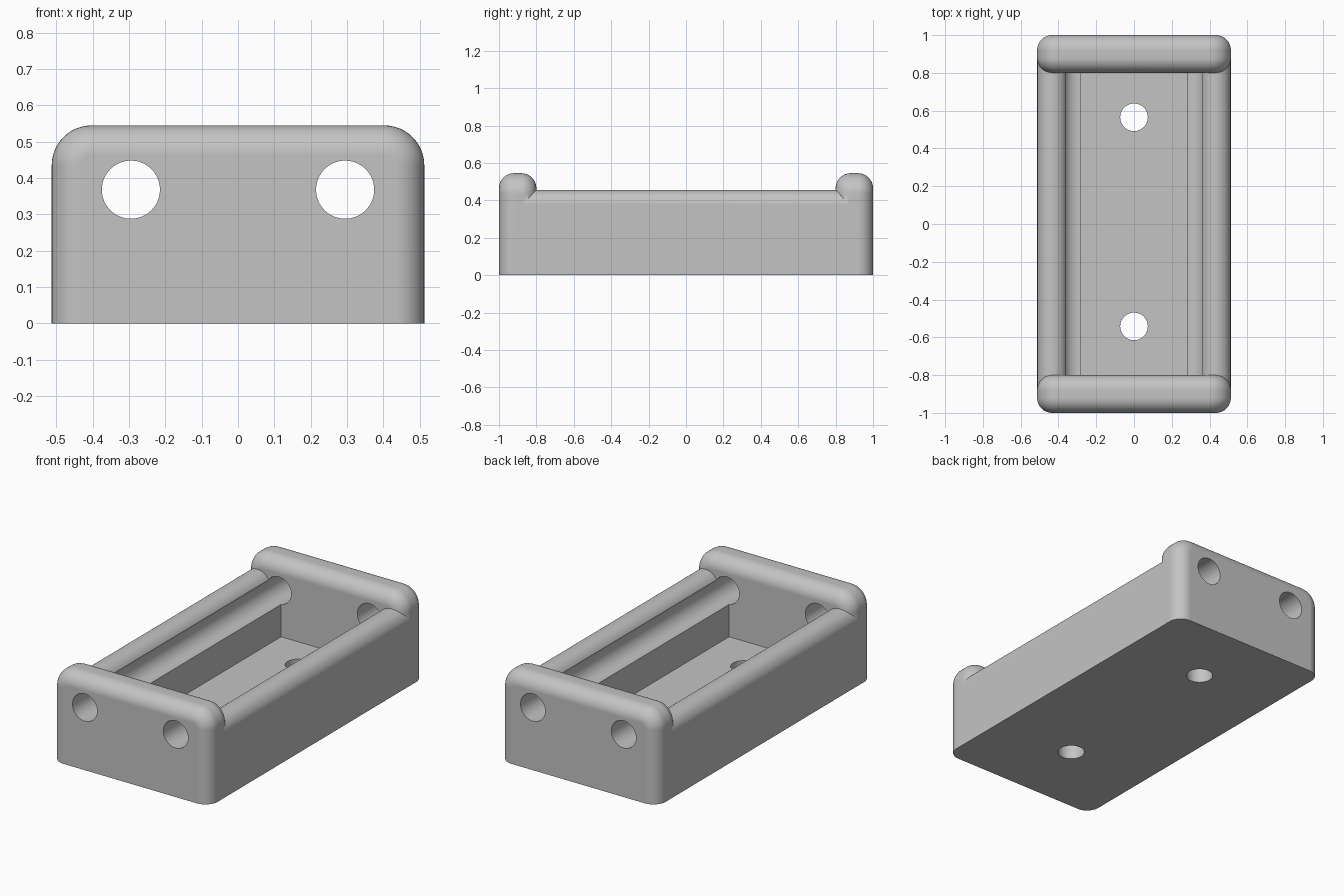
import bpy, bmesh, math

if "Cube" in bpy.data.objects:
    bpy.data.objects.remove(bpy.data.objects["Cube"])

HALF_W, HALF_L, END_T = 0.513, 1.0, 0.2
TOP, FILLET, CORNER = 0.545, 0.08, 0.11
ROD_X, ROD_Z, ROD_R = 0.295, 0.368, 0.08

grey = bpy.data.materials.new("plain grey")
grey.diffuse_color = (0.55, 0.55, 0.55, 1)
grey.use_nodes = True
grey.node_tree.nodes["Principled BSDF"].inputs["Base Color"].default_value = grey.diffuse_color


def arc(cx, cz, r, a0, a1, n=12):
    return [(cx + r * math.cos(math.radians(a0 + (a1 - a0) * i / n)),
             cz + r * math.sin(math.radians(a0 + (a1 - a0) * i / n))) for i in range(n + 1)]


def loft(name, sections):
    """Skin a list of (y, xz outline) sections and cap both ends."""
    bm = bmesh.new()
    rings = [[bm.verts.new((x, y, z)) for x, z in pts] for y, pts in sections]
    n = len(rings[0])
    for a, b in zip(rings, rings[1:]):
        for i in range(n):
            j = (i + 1) % n
            bm.faces.new((a[i], a[j], b[j], b[i]))
    bm.faces.new(rings[0])
    bm.faces.new(rings[-1])
    bmesh.ops.recalc_face_normals(bm, faces=bm.faces)
    mesh = bpy.data.meshes.new(name)
    bm.to_mesh(mesh)
    bm.free()
    mesh.materials.append(grey)
    obj = bpy.data.objects.new(name, mesh)
    bpy.context.collection.objects.link(obj)
    return obj


def cylinder(name, r, depth, loc, rot=(0, 0, 0)):
    bpy.ops.mesh.primitive_cylinder_add(vertices=64, radius=r, depth=depth, location=loc, rotation=rot)
    obj = bpy.context.object
    obj.name = name
    obj.data.materials.append(grey)
    return obj


def combine(target, tool, operation):
    mod = target.modifiers.new("combine", 'BOOLEAN')
    mod.object, mod.operation, mod.solver = tool, operation, 'EXACT'
    bpy.context.view_layer.objects.active = target
    bpy.ops.object.modifier_apply(modifier=mod.name)
    bpy.data.objects.remove(tool, do_unlink=True)


# Tray: floor and two side walls with fully rounded rims, inner ledges under the rims
outer = HALF_W - 0.0005
right = [(outer, 0)] + arc(outer - 0.08, 0.375, 0.08, 0, 180, 24)
right += [(outer - 0.16, 0.335), (0.28, 0.335), (0.28, 0.1)]
outline = right + [(-x, z) for x, z in reversed(right)]
tray = loft("tray", [(-0.885, outline), (0.885, outline)])


# End blocks: rounded upper corners with every edge but the base filleted
def end_outline(inset):
    w, t, r = HALF_W - inset, TOP - inset, CORNER - inset
    return ([(w, 0)] + arc(w - r, t - r, r, 0, 90)
            + arc(-w + r, t - r, r, 90, 180) + [(-w, 0)])


steps = [math.radians(90 * i / 10) for i in range(11)]
rounding = [(FILLET * (1 - math.cos(t)), FILLET * (1 - math.sin(t))) for t in steps]
for side in (-1, 1):
    y0 = side * (HALF_L - END_T / 2) - END_T / 2
    sections = [(y0 + y, end_outline(d)) for y, d in rounding]
    sections += [(y0 + END_T - y, end_outline(d)) for y, d in reversed(rounding)]
    combine(tray, loft("end_block", sections), 'UNION')

# Lengthwise rod channels through both ends and along the side walls
for side in (-1, 1):
    rod = cylinder("rod_cutter", ROD_R, 2.4, (side * ROD_X, 0, ROD_Z), (math.pi / 2, 0, 0))
    combine(tray, rod, 'DIFFERENCE')

# Screw holes in the floor
for y in (-0.542, 0.565):
    combine(tray, cylinder("screw_cutter", 0.073, 0.3, (0, y, 0.05)), 'DIFFERENCE')

# Smooth rounded surfaces, keep flat faces flat
bpy.ops.object.select_all(action='DESELECT')
tray.select_set(True)
bpy.context.view_layer.objects.active = tray
bpy.ops.object.shade_smooth_by_angle(angle=math.radians(30))
weighted = tray.modifiers.new("flat faces", 'WEIGHTED_NORMAL')
weighted.keep_sharp = True
